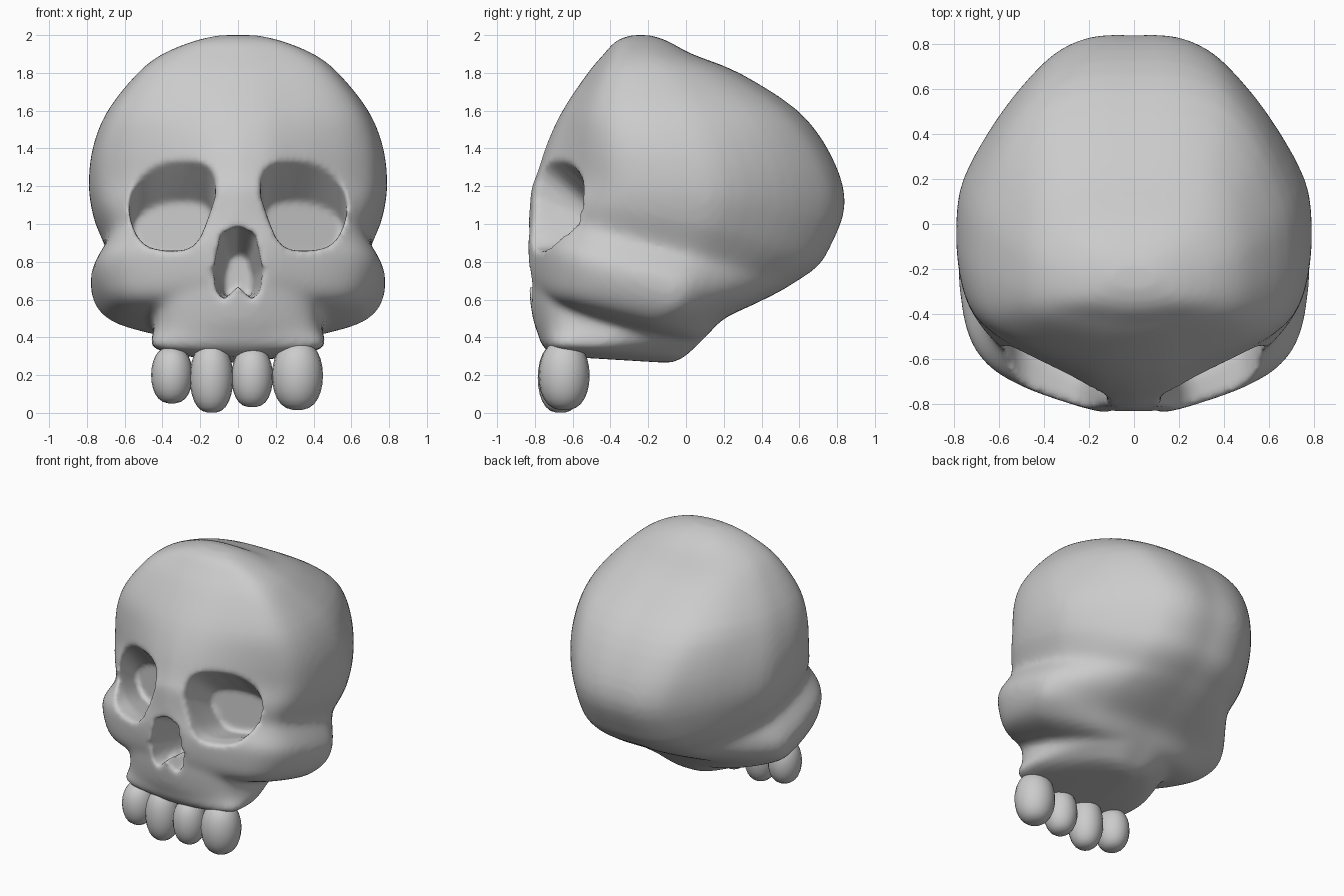
import bpy, bmesh, math

if "Cube" in bpy.data.objects:
    bpy.data.objects.remove(bpy.data.objects["Cube"])

FACE_UP = [(0, 1), (.2, .96), (.4, .85), (.6, .735), (.77, .63), (.91, .49), (.98, .28), (1, 0)]
FACE_LOW = [(0, 1), (.2, .985), (.4, .93), (.64, .84), (.83, .72), (.94, .55), (.99, .3), (1, 0)]
BACK_LOW = [(.955, .26), (.74, .6), (.5, .86), (.34, .96), (.18, 1), (0, 1.0)]
BACK_FULL = [(.98, .3), (.88, .65), (.72, .86), (.5, .96), (.25, 1), (0, 1.0)]


def curve(pts, n):
    """Catmull-Rom interpolation of tuples of any length."""
    out = []
    for i in range(len(pts) - 1):
        p0, p1 = pts[max(i - 1, 0)], pts[i]
        p2, p3 = pts[i + 1], pts[min(i + 2, len(pts) - 1)]
        for k in range(n):
            t = k / n
            out.append(tuple(
                .5 * (2 * b + (c - a) * t + (2 * a - 5 * b + 4 * c - d) * t * t
                      + (3 * b - a - 3 * c + d) * t ** 3)
                for a, b, c, d in zip(p0, p1, p2, p3)))
    out.append(tuple(pts[-1]))
    return out


def loft(name, rings):
    """Closed mesh through rings of equal length."""
    bm = bmesh.new()
    vs = [[bm.verts.new(p) for p in r] for r in rings]
    n = len(vs[0])
    for a, b in zip(vs, vs[1:]):
        for i in range(n):
            j = (i + 1) % n
            bm.faces.new((a[i], a[j], b[j], b[i]))
    bm.faces.new(vs[0][::-1])
    bm.faces.new(vs[-1])
    bmesh.ops.recalc_face_normals(bm, faces=bm.faces)
    me = bpy.data.meshes.new(name)
    bm.to_mesh(me)
    bm.free()
    ob = bpy.data.objects.new(name, me)
    bpy.context.collection.objects.link(ob)
    return ob


def mix(p, q, t):
    return [(a[0] * (1 - t) + b[0] * t, a[1] * (1 - t) + b[1] * t) for a, b in zip(p, q)]


def head_ring(z, w, yf, yc, yb, t, s, full):
    """Mirrored head outline at height z, tilted by slope s."""
    half = [(u, -v) for u, v in mix(FACE_UP, FACE_LOW, t)] + mix(BACK_LOW, BACK_FULL, full)
    pts = []
    for u, v in curve(half, 3):
        y = yc + v * ((yc - yf) if v < 0 else (yb - yc))
        pts.append((u * w, y, z - s * (y + .1)))
    return pts + [(-x, y, h) for x, y, h in pts[-2:0:-1]]


# height, half width, front, middle, back, lower-face blend, tilt, back fullness
cranium_sections = [
    (2.0, .10, -.29, -.24, -.19, 1, 0, .7), (1.97, .23, -.37, -.25, -.1, 1, 0, .7),
    (1.9, .40, -.435, -.22, .03, 1, 0, .7), (1.8, .53, -.52, -.2, .28, .9, 0, .7),
    (1.6, .69, -.655, -.13, .59, .6, 0, .6), (1.4, .77, -.735, -.06, .77, .2, .05, .25),
    (1.2, .79, -.79, -.01, .84, 0, .1, 0), (1.05, .765, -.82, -.04, .76, .1, .2, .1),
    (.97, .735, -.825, -.08, .69, .2, .25, .2), (.87, .70, -.83, -.1, .57, .4, .27, .3),
    (.80, .735, -.835, -.1, .49, .6, .27, .3), (.70, .78, -.845, -.1, .36, .9, .27, .3),
    (.58, .76, -.84, -.1, .2, 1, .27, .3), (.48, .69, -.82, -.2, .12, 1, .27, .3),
    (.43, .58, -.78, -.25, .07, 1, .27, .3), (.39, .40, -.62, -.3, 0, 1, .27, .3)]
skull = loft("skull", [head_ring(*s) for s in curve(cranium_sections, 3)])

# upper jaw block, narrowing to a keel underneath
jaw_sections = [
    (.75, .40, -.82, -.45, .2, 1, .06, .8), (.6, .43, -.83, -.45, .22, 1, .06, .8),
    (.45, .44, -.81, -.45, .13, 1, .06, .8), (.38, .455, -.785, -.5, .07, 1, .06, .5),
    (.33, .465, -.77, -.58, .02, 1, .06, 0), (.295, .38, -.74, -.6, -.02, 1, .06, 0),
    (.265, .14, -.70, -.5, -.08, 1, .06, 0)]
jaw = loft("upper_jaw", [head_ring(*s) for s in curve(jaw_sections, 3)])


# eye and nose openings: straight at the rim, then tapering inwards
EYE = [(.12, 1.15), (.13, 1.28), (.21, 1.345), (.38, 1.34), (.5, 1.27), (.56, 1.17),
       (.575, 1.06), (.53, .93), (.45, .87), (.3, .86), (.22, .9), (.17, 1.0)]
NOSE = [(0, .99), (.09, .95), (.13, .76), (.12, .66), (.085, .59), (0, .67),
        (-.085, .59), (-.12, .66), (-.13, .76), (-.09, .95)]


def eye_cutter(name, side):
    rim = curve(EYE + EYE[:1], 3)[:-1]
    return loft(name, [
        [(side * x, -1.1, z) for x, z in rim],
        [(side * x, -.79 + .55 * (x - .1), z) for x, z in rim],
        [(side * (.35 + (x - .35) * .94), -.5 + .3 * (x - .1), .81 + (z - .86) * .63)
         for x, z in rim]])


cutters = [eye_cutter("eye_cutter_right", 1), eye_cutter("eye_cutter_left", -1)]
cutters.append(loft("nose_cutter", [
    [(x, -1.1, z) for x, z in NOSE],
    [(x, -.79, z) for x, z in NOSE],
    [(x * .6, -.5, .61 + (z - .6) * .6) for x, z in NOSE]]))


# merge the jaw, soften the join, then carve the openings and soften again
def bake(mods):
    for kind, props in mods:
        m = skull.modifiers.new(kind, kind)
        for k, v in props.items():
            setattr(m, k, v)
    dg = bpy.context.evaluated_depsgraph_get()
    solid = bpy.data.meshes.new_from_object(skull.evaluated_get(dg))
    skull.modifiers.clear()
    skull.data = solid


def boolean(ob, op):
    return ('BOOLEAN', dict(operation=op, object=ob, solver='EXACT'))


remesh = ('REMESH', dict(mode='VOXEL', voxel_size=.018, use_smooth_shade=True))
bake([boolean(jaw, 'UNION'), remesh, ('SMOOTH', dict(factor=.5, iterations=14))])
bake([boolean(c, 'DIFFERENCE') for c in cutters]
     + [remesh, ('SMOOTH', dict(factor=.5, iterations=4))])
for ob in [jaw] + cutters:
    bpy.data.objects.remove(ob)


# teeth: blunt egg shapes
def tooth(name, x, y, half_w, half_d, z0, z1):
    rings = []
    for i in range(13):
        a = math.pi * (.03 + .94 * i / 12)
        h = -math.cos(a)
        r = math.sin(a) ** .75
        zz = (z0 + z1) / 2 + (z1 - z0) / 2 * h
        rings.append([(x + half_w * r * math.cos(q), y + half_d * r * math.sin(q), zz)
                      for q in [k * math.tau / 20 for k in range(20)]])
    ob = loft(name, rings)
    for p in ob.data.polygons:
        p.use_smooth = True


tooth("tooth_outer_left", -.35, -.64, .11, .12, .05, .35)
tooth("tooth_inner_left", -.14, -.665, .115, .12, 0, .37)
tooth("tooth_inner_right", .075, -.665, .11, .115, .03, .35)
tooth("tooth_outer_right", .315, -.645, .135, .135, .015, .38)
